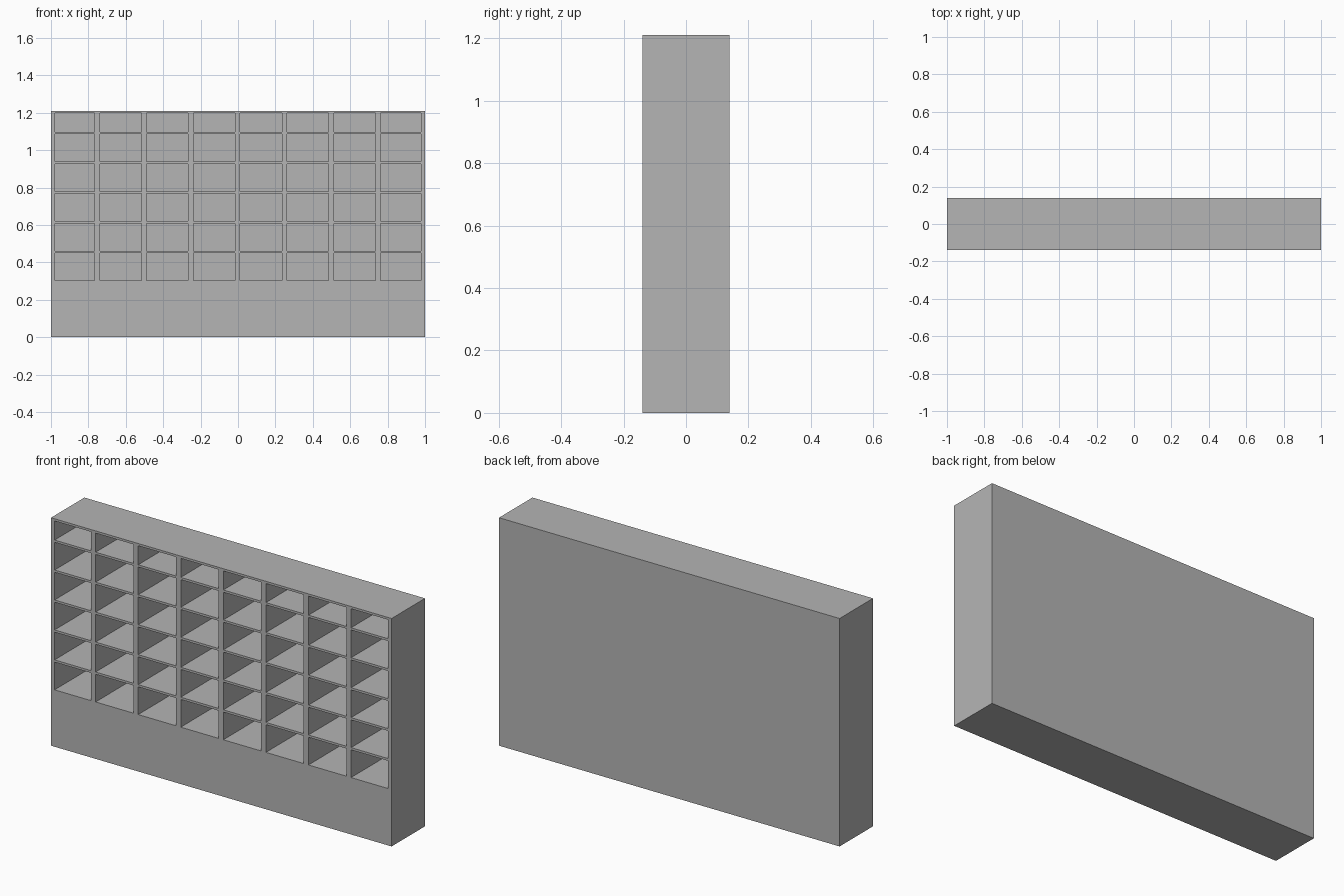
import bpy, bmesh
from mathutils import Matrix, Vector

WIDTH, DEPTH, HEIGHT = 2.0, 0.28, 1.21
COLS, ROWS = 8, 6
SIDE, LID, BACK = 0.021, 0.012, 0.01      # panel thicknesses
PLINTH = 0.302                            # height of the solid base
COL_PITCH, ROW_PITCH = 0.25, 0.159
DIVIDER, SHELF = 0.028, 0.012             # thickness of inner boards

default = bpy.data.objects.get("Cube")
if default:
    bpy.data.objects.remove(default, do_unlink=True)

grey = bpy.data.materials.new("plain grey")
grey.use_nodes = True
colour = (0.46, 0.46, 0.46, 1)
grey.diffuse_color = colour
grey.node_tree.nodes["Principled BSDF"].inputs["Base Color"].default_value = colour


def add_box(bm, low, high):
    low, high = Vector(low), Vector(high)
    matrix = Matrix.Translation((low + high) / 2) @ Matrix.Diagonal((*(high - low), 1))
    bmesh.ops.create_cube(bm, size=1, matrix=matrix)


def make_object(name, boxes):
    bm = bmesh.new()
    for low, high in boxes:
        add_box(bm, low, high)
    mesh = bpy.data.meshes.new(name)
    bm.to_mesh(mesh)
    bm.free()
    mesh.materials.append(grey)
    obj = bpy.data.objects.new(name, mesh)
    bpy.context.collection.objects.link(obj)
    return obj


# Solid cabinet block
cabinet = make_object("pigeonhole_cabinet", [
    ((-WIDTH / 2, -DEPTH / 2, 0), (WIDTH / 2, DEPTH / 2, HEIGHT))])

# Compartments, trimmed by the side panels and the lid
limit = WIDTH / 2 - SIDE
holes = []
for col in range(COLS):
    x = -WIDTH / 2 + col * COL_PITCH + DIVIDER / 2 - 0.002
    left, right = max(x, -limit), min(x + COL_PITCH - DIVIDER, limit)
    for row in range(ROWS):
        z = PLINTH + row * ROW_PITCH
        top = min(z + ROW_PITCH - SHELF, HEIGHT - LID)
        holes.append(((left, -DEPTH, z), (right, DEPTH / 2 - BACK, top)))
cutter = make_object("compartment_cutter", holes)
cutter.hide_render = True

# Cut the compartments into the block
cut = cabinet.modifiers.new("compartments", "BOOLEAN")
cut.operation = "DIFFERENCE"
cut.solver = "EXACT"
cut.object = cutter
bpy.context.view_layer.objects.active = cabinet
bpy.ops.object.modifier_apply(modifier=cut.name)
bpy.data.objects.remove(cutter, do_unlink=True)
